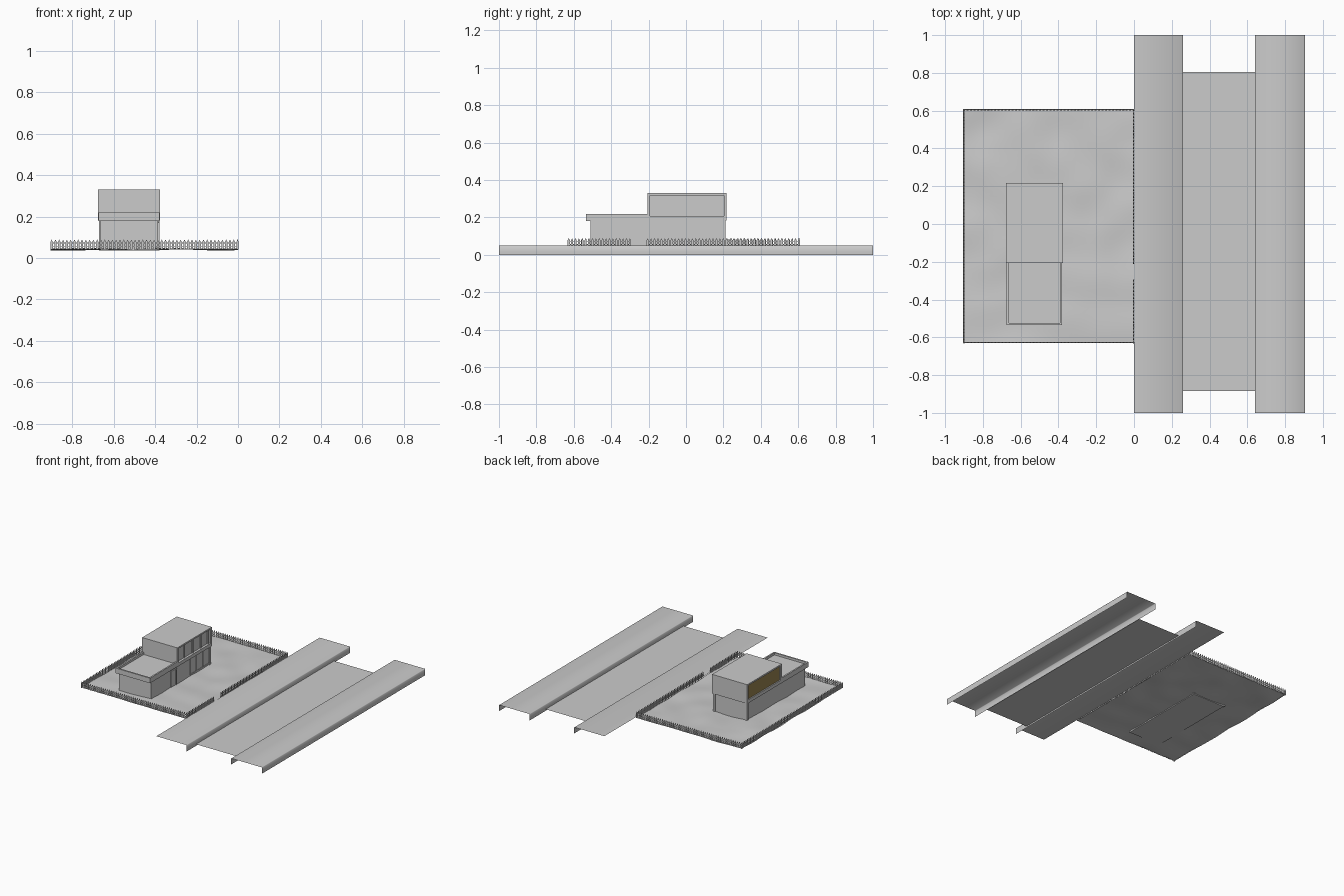
import bpy, bmesh
from mathutils import Vector, noise

if "Cube" in bpy.data.objects:
    bpy.data.objects.remove(bpy.data.objects["Cube"])


def finish(name, bm, smooth=False):
    me = bpy.data.meshes.new(name)
    bm.to_mesh(me)
    bm.free()
    ob = bpy.data.objects.new(name, me)
    bpy.context.collection.objects.link(ob)
    if smooth:
        for p in me.polygons:
            p.use_smooth = True
    return ob


def add_box(bm, x0, x1, y0, y1, z0, z1):
    r = bmesh.ops.create_cube(bm, size=1)
    for v in r['verts']:
        v.co = Vector(((x0 + x1) / 2 + v.co.x * (x1 - x0),
                       (y0 + y1) / 2 + v.co.y * (y1 - y0),
                       (z0 + z1) / 2 + v.co.z * (z1 - z0)))


def boxes(name, *items):
    bm = bmesh.new()
    for b in items:
        add_box(bm, *b)
    return finish(name, bm)


def sheet(name, profile, y0, y1, smooth=False):
    # open strip: an xz profile swept along y
    bm = bmesh.new()
    a = [bm.verts.new((x, y0, z)) for x, z in profile]
    b = [bm.verts.new((x, y1, z)) for x, z in profile]
    for i in range(len(profile) - 1):
        bm.faces.new((a[i], a[i + 1], b[i + 1], b[i]))
    return finish(name, bm, smooth)


# street: two hollow pavements with kerbs, and the road between them
sheet("near_pavement", [(0, .049), (.257, .049), (.26, .046), (.26, .015), (.26, 0)], -1, 1, True)
sheet("far_pavement", [(.64, 0), (.64, .015), (.64, .046), (.643, .049), (.902, .049),
                       (.905, .046), (.905, .015), (.905, 0)], -1, 1, True)
sheet("road", [(.26, .012), (.64, .012)], -.885, .805)

# gently uneven garden
X0, X1, Y0, Y1 = -.905, 0, -.63, .61
bm = bmesh.new()
bmesh.ops.create_grid(bm, x_segments=30, y_segments=40, size=1)
for v in bm.verts:
    x = X0 + (v.co.x + 1) / 2 * (X1 - X0)
    y = Y0 + (v.co.y + 1) / 2 * (Y1 - Y0)
    n = noise.noise(Vector((x * 5, y * 5, 3)))
    v.co = (x, y, .043 + max(-.009, min(.006, .011 * n)))
finish("garden", bm, True)

# picket fence
STEP, W, T = .0182, .0055, .004
Z0, ZS, ZT = .042, .078, .089


def picket(bm, c, d):
    n = Vector((-d.y, d.x, 0))
    outline = [(-W, Z0), (W, Z0), (W, ZS), (0, ZT), (-W, ZS)]
    a = [bm.verts.new(c + d * u + n * T / 2 + Vector((0, 0, z))) for u, z in outline]
    b = [bm.verts.new(c + d * u - n * T / 2 + Vector((0, 0, z))) for u, z in outline]
    bm.faces.new(a[::-1])
    bm.faces.new(b)
    for i in range(5):
        j = (i + 1) % 5
        bm.faces.new((a[i], a[j], b[j], b[i]))


def fence(name, p, q):
    p, q = Vector((*p, 0)), Vector((*q, 0))
    d = (q - p).normalized()
    n = round((q - p).length / STEP)
    bm = bmesh.new()
    for i in range(n + 1):
        picket(bm, p.lerp(q, i / n), d)
    for z in (.053, .070):
        t = .0015
        add_box(bm, min(p.x, q.x) - t, max(p.x, q.x) + t,
                min(p.y, q.y) - t, max(p.y, q.y) + t, z, z + .004)
    bmesh.ops.recalc_face_normals(bm, faces=bm.faces[:])
    finish(name, bm)


FX0, FX1, FY0, FY1 = -.9, -.002, -.627, .604
fence("front_fence", (FX0, FY0), (FX1, FY0))
fence("back_fence", (FX0, FY1), (FX1, FY1))
fence("left_fence", (FX0, FY0), (FX0, FY1))
fence("right_fence_front", (FX1, FY0), (FX1, -.30))
fence("right_fence_back", (FX1, -.205), (FX1, FY1))

# ground floor
boxes("ground_floor", (-.664, -.387, -.51, .205, .036, .182))
boxes("corner_posts", (-.672, -.655, .195, .212, .036, .182),
      (-.395, -.380, .195, .212, .036, .182))

# floor slab and terrace parapet
PX0, PX1, PY0, PY1 = -.675, -.38, -.535, -.2
boxes("floor_slab", (PX0, PX1, PY0 + .005, .212, .18, .202))
t = .012
boxes("terrace_parapet",
      (PX0, PX1, PY0, PY0 + t, .18, .219),
      (PX0, PX0 + t, PY0, PY1, .18, .219),
      (PX1 - t, PX1, PY0, PY1, .18, .219))

# upper floor: a sleeve open on both long sides
UX0, UX1, UY0, UY1 = -.677, -.376, -.207, .217
boxes("upper_shell",
      (UX0, UX1, UY0, UY0 + .014, .182, .33),
      (UX0, UX1, UY1 - .014, UY1, .182, .33),
      (UX0, UX1, UY0, UY1, .318, .33),
      (UX0, UX1, UY0, UY1, .182, .208))
boxes("upper_glazing", (-.402, -.394, UY0 + .01, UY1 - .01, .2, .32))
boxes("upper_mullions", *[(-.396, -.386, y - .005, y + .005, .205, .32)
                          for y in (-.1, 0, .1, .19)])

# timber cladding on the left side
panel = boxes("timber_panel", (-.668, -.655, UY0 + .01, UY1 - .01, .2, .32))
wood = bpy.data.materials.new("timber")
wood.diffuse_color = (.32, .23, .08, 1)
wood.use_nodes = True
wood.node_tree.nodes["Principled BSDF"].inputs["Base Color"].default_value = wood.diffuse_color
panel.data.materials.append(wood)

# door with frame
boxes("door", (-.39, -.384, -.270, -.213, .045, .165))
boxes("door_frame", (-.39, -.380, -.276, -.269, .045, .171),
      (-.39, -.380, -.214, -.207, .045, .171),
      (-.39, -.380, -.276, -.207, .164, .171))

# ground floor window bars
boxes("ground_window_bars",
      *[(-.39, -.383, y - .004, y + .004, .05, .18) for y in (-.03, .045, .12)],
      (-.39, -.383, -.03, .2, .05, .057))
